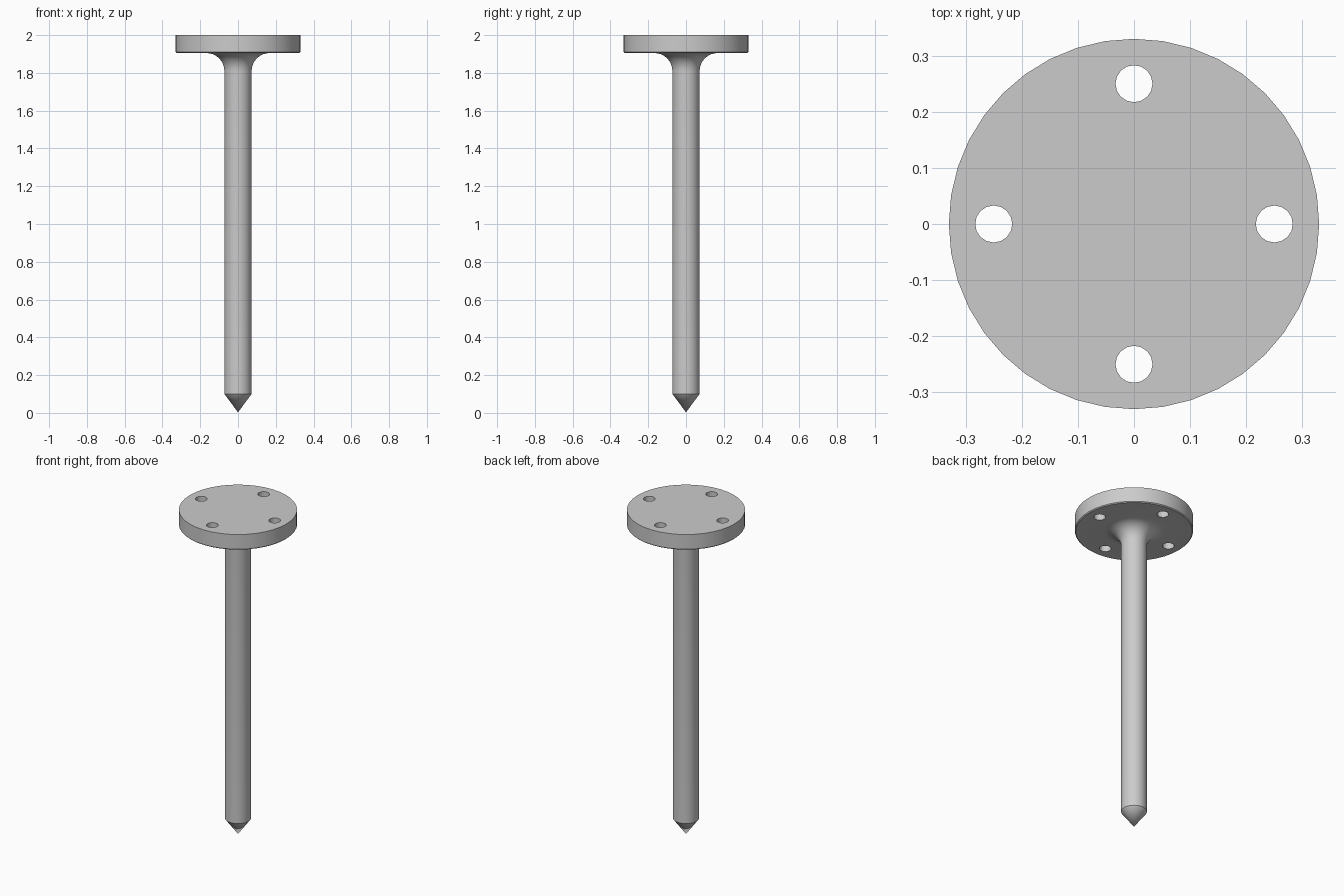
import bpy, bmesh, math
from math import sin, cos, pi

cube = bpy.data.objects.get("Cube")
if cube:
    bpy.data.objects.remove(cube, do_unlink=True)

steel = bpy.data.materials.new("plain grey")
steel.use_nodes = True
GREY = (0.6, 0.6, 0.6, 1)
steel.diffuse_color = GREY
steel.node_tree.nodes["Principled BSDF"].inputs["Base Color"].default_value = GREY

SIDES = 40
DISC_R, DISC_Z = 0.33, 1.905
SHAFT_R, FILLET = 0.072, 0.095


def lathe(name, profile):
    """Spin an (r, z) profile from axis to axis into a closed solid."""
    bm = bmesh.new()
    verts = [bm.verts.new((r, 0, z)) for r, z in profile]
    edges = [bm.edges.new(pair) for pair in zip(verts, verts[1:])]
    bmesh.ops.spin(bm, geom=verts + edges, axis=(0, 0, 1), cent=(0, 0, 0),
                   angle=2 * pi, steps=SIDES)
    bmesh.ops.remove_doubles(bm, verts=bm.verts, dist=0.0001)
    bmesh.ops.recalc_face_normals(bm, faces=bm.faces)
    mesh = bpy.data.meshes.new(name)
    bm.to_mesh(mesh)
    bm.free()
    obj = bpy.data.objects.new(name, mesh)
    bpy.context.collection.objects.link(obj)
    mesh.materials.append(steel)
    return obj


# Pointed shaft flaring through a fillet into the mounting disc
fillet = [(SHAFT_R + FILLET * (1 - cos(a)), DISC_Z - FILLET + FILLET * sin(a))
          for a in (i * pi / 16 for i in range(9))]
stake = lathe("flanged_stake", [(0, 0.003), (SHAFT_R, 0.1)] + fillet + [
    (DISC_R - 0.005, DISC_Z), (DISC_R, DISC_Z + 0.005), (DISC_R, 2), (0, 2)])

# Four bolt holes through the disc
for i in range(4):
    a = i * pi / 2
    bpy.ops.mesh.primitive_cylinder_add(
        vertices=16, radius=0.033, depth=0.3,
        location=(0.25 * cos(a), 0.25 * sin(a), 1.95))
    cutter = bpy.context.object
    cutter.name = f"bolt_hole_cutter_{i + 1}"
    cutter.data.materials.append(steel)
    cut = stake.modifiers.new(f"bolt_hole_{i + 1}", 'BOOLEAN')
    cut.operation, cut.solver, cut.object = 'DIFFERENCE', 'EXACT', cutter

# Apply the cuts and remove the cutters
bpy.ops.object.select_all(action='DESELECT')
stake.select_set(True)
bpy.context.view_layer.objects.active = stake
for mod in list(stake.modifiers):
    cutter = mod.object
    bpy.ops.object.modifier_apply(modifier=mod.name)
    bpy.data.objects.remove(cutter, do_unlink=True)

bpy.ops.object.shade_smooth_by_angle(angle=math.radians(30))
